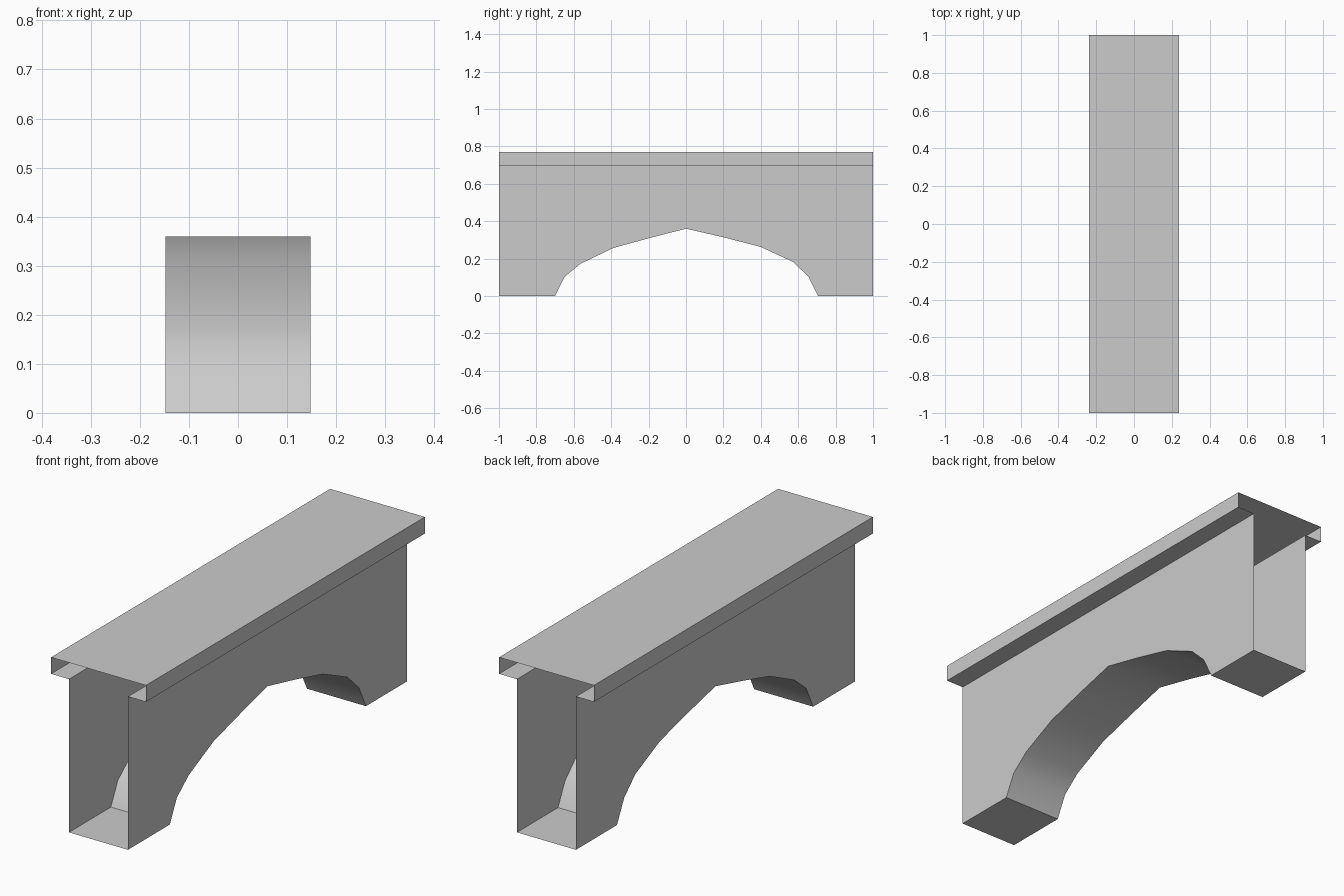
import bpy, bmesh
from mathutils import Vector

if "Cube" in bpy.data.objects:
    bpy.data.objects.remove(bpy.data.objects["Cube"])

WALL_X, DECK_X = 0.148, 0.238
LEDGE_Z, TOP_Z = 0.695, 0.77


def finish(bm, name):
    mesh = bpy.data.meshes.new(name)
    bm.to_mesh(mesh)
    bm.free()
    obj = bpy.data.objects.new(name, mesh)
    bpy.context.collection.objects.link(obj)
    return obj


def strip(name, start, end):
    """Open sheet bridging two matching rows of points."""
    bm = bmesh.new()
    a = [bm.verts.new(p) for p in start]
    b = [bm.verts.new(p) for p in end]
    for i in range(len(a) - 1):
        bm.faces.new((a[i], a[i + 1], b[i + 1], b[i]))
    return finish(bm, name)


# Underside profile (y, z): foot, arch, foot
underside = [(-1, 0), (-0.70, 0), (-0.65, 0.102), (-0.565, 0.172),
             (-0.388, 0.257), (-0.195, 0.31), (0, 0.36), (0.205, 0.313),
             (0.398, 0.263), (0.573, 0.182), (0.655, 0.103), (0.706, 0), (1, 0)]

# Feet and arch soffit
soffit = strip("arch_underside",
               [(-WALL_X, y, z) for y, z in underside],
               [(WALL_X, y, z) for y, z in underside])
bpy.context.view_layer.objects.active = soffit
soffit.select_set(True)
bpy.ops.object.shade_smooth_by_angle(angle=0.6)

# Side walls, open at both ends
outline = underside + [(1, LEDGE_Z), (-1, LEDGE_Z)]
for side, name in ((1, "right_wall"), (-1, "left_wall")):
    bm = bmesh.new()
    bm.faces.new([bm.verts.new((side * WALL_X, y, z)) for y, z in outline[::side]])
    finish(bm, name)

# Deck: top, rims and the overhanging ledges, open at both ends
half = [(WALL_X, LEDGE_Z), (DECK_X, LEDGE_Z), (DECK_X, TOP_Z)]
section = [(-x, z) for x, z in half] + half[::-1]
strip("deck", [(x, -1, z) for x, z in section], [(x, 1, z) for x, z in section])
